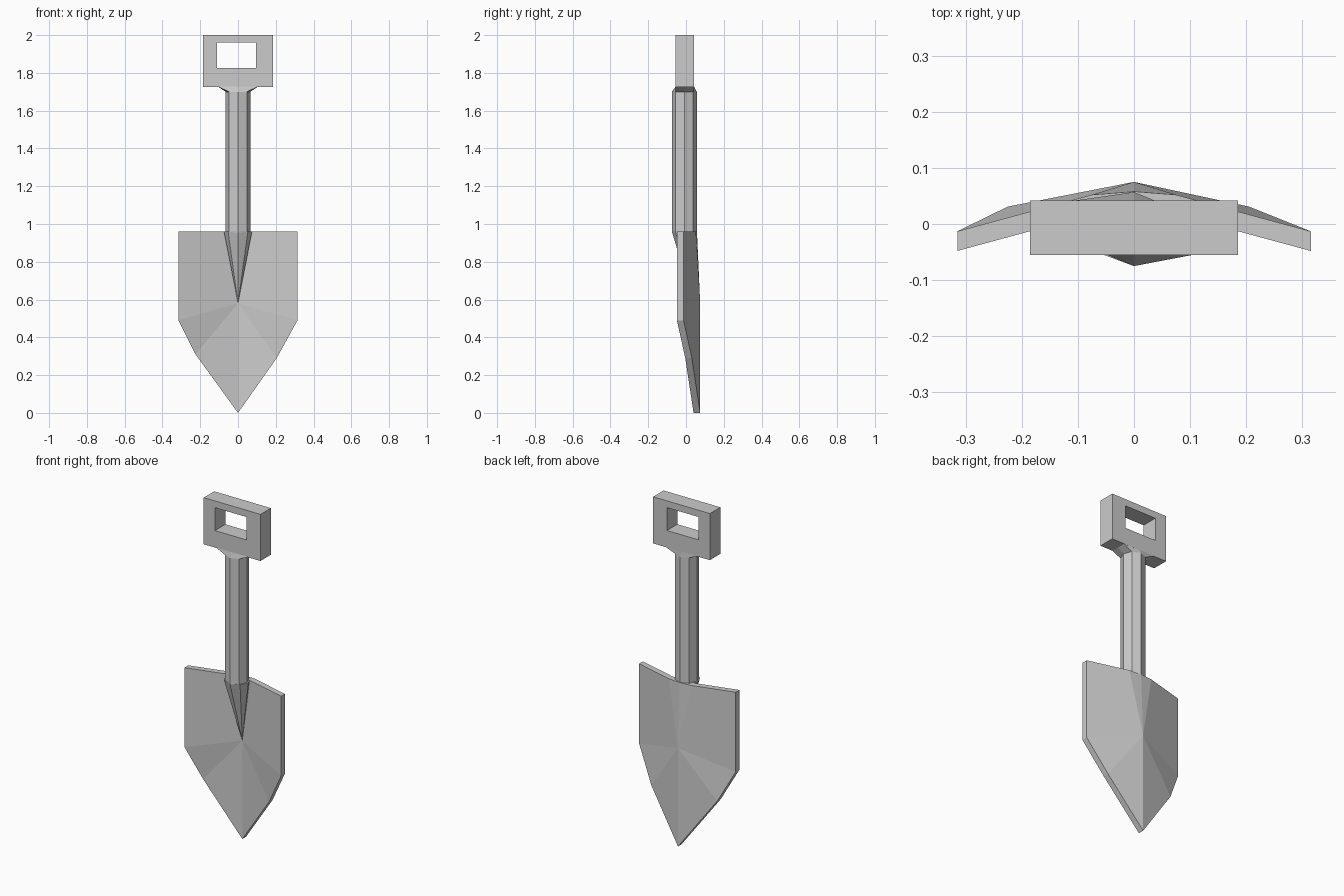
import bpy
import bmesh
from math import cos, sin, pi

if "Cube" in bpy.data.objects:
    bpy.data.objects.remove(bpy.data.objects["Cube"])


def make_object(name, verts, faces):
    mesh = bpy.data.meshes.new(name)
    bm = bmesh.new()
    vs = [bm.verts.new(v) for v in verts]
    for f in faces:
        bm.faces.new([vs[i] for i in f])
    bmesh.ops.recalc_face_normals(bm, faces=bm.faces[:])
    bm.to_mesh(mesh)
    bm.free()
    obj = bpy.data.objects.new(name, mesh)
    bpy.context.collection.objects.link(obj)
    return obj


def octagon(z, rx=0.066, ry=0.066):
    return [(rx * cos(i * pi / 4), -0.009 + ry * sin(i * pi / 4), z) for i in range(8)]


def loft(name, rings):
    n = len(rings[0])
    verts = [v for ring in rings for v in ring]
    faces = [(r * n + i, r * n + (i + 1) % n, (r + 1) * n + (i + 1) % n, (r + 1) * n + i)
             for r in range(len(rings) - 1) for i in range(n)]
    faces += [tuple(range(n)), tuple(range(len(verts) - n, len(verts)))]
    return make_object(name, verts, faces)


# Blade: bent front sheet, then the same sheet pushed back for thickness
T = 0.035
sheet = [(0, 0.023, 0.96), (0, 0.04, 0.58), (0, 0.04, 0.0)]
for s, low_x, low_z in ((1, 0.205, 0.29), (-1, 0.225, 0.31)):
    sheet += [(s * 0.075, 0.017, 0.96), (s * 0.315, -0.048, 0.96),
              (s * 0.315, -0.048, 0.49), (s * low_x, -0.004, low_z)]
front = []
for k in (3, 7):
    front += [(0, k, 1), (k, k + 1, k + 2, 1), (1, k + 2, k + 3), (1, k + 3, 2)]
N = len(sheet)
rim = [0, 3, 4, 5, 6, 2, 10, 9, 8, 7]
faces = front + [tuple(i + N for i in f) for f in front]
faces += [(a, b, b + N, a + N) for a, b in zip(rim, rim[1:] + rim[:1])]
make_object("blade", sheet + [(x, y + T, z) for x, y, z in sheet], faces)

# Tapered socket running down the front of the blade
make_object("socket", octagon(0.96, rx=0.074) + [(0, 0.04, 0.58)],
            [(i, (i + 1) % 8, 8) for i in range(8)] + [tuple(range(8))])

# Eight-sided shaft
loft("shaft", [octagon(0.955), octagon(1.70)])

# Collar spreading from the shaft to the grip
Y0, Y1 = -0.055, 0.042
W = 0.105
collar_top = [(W, -0.007), (W, Y1), (0, Y1), (-W, Y1),
              (-W, -0.007), (-W, Y0), (0, Y0), (W, Y0)]
loft("collar", [octagon(1.70), [(x, y, 1.727) for x, y in collar_top]])


# Rectangular grip with an opening
def rect(x0, x1, z0, z1, y):
    return [(x0, y, z0), (x1, y, z0), (x1, y, z1), (x0, y, z1)]


outer = (-0.185, 0.185, 1.725, 2.0)
inner = (-0.112, 0.095, 1.825, 1.96)
loops = [rect(*outer, Y0), rect(*inner, Y0), rect(*inner, Y1), rect(*outer, Y1)]
grip_faces = []
for a in range(4):
    b = (a + 1) % 4
    for i in range(4):
        j = (i + 1) % 4
        grip_faces.append((a * 4 + i, a * 4 + j, b * 4 + j, b * 4 + i))
make_object("grip", [v for l in loops for v in l], grip_faces)
